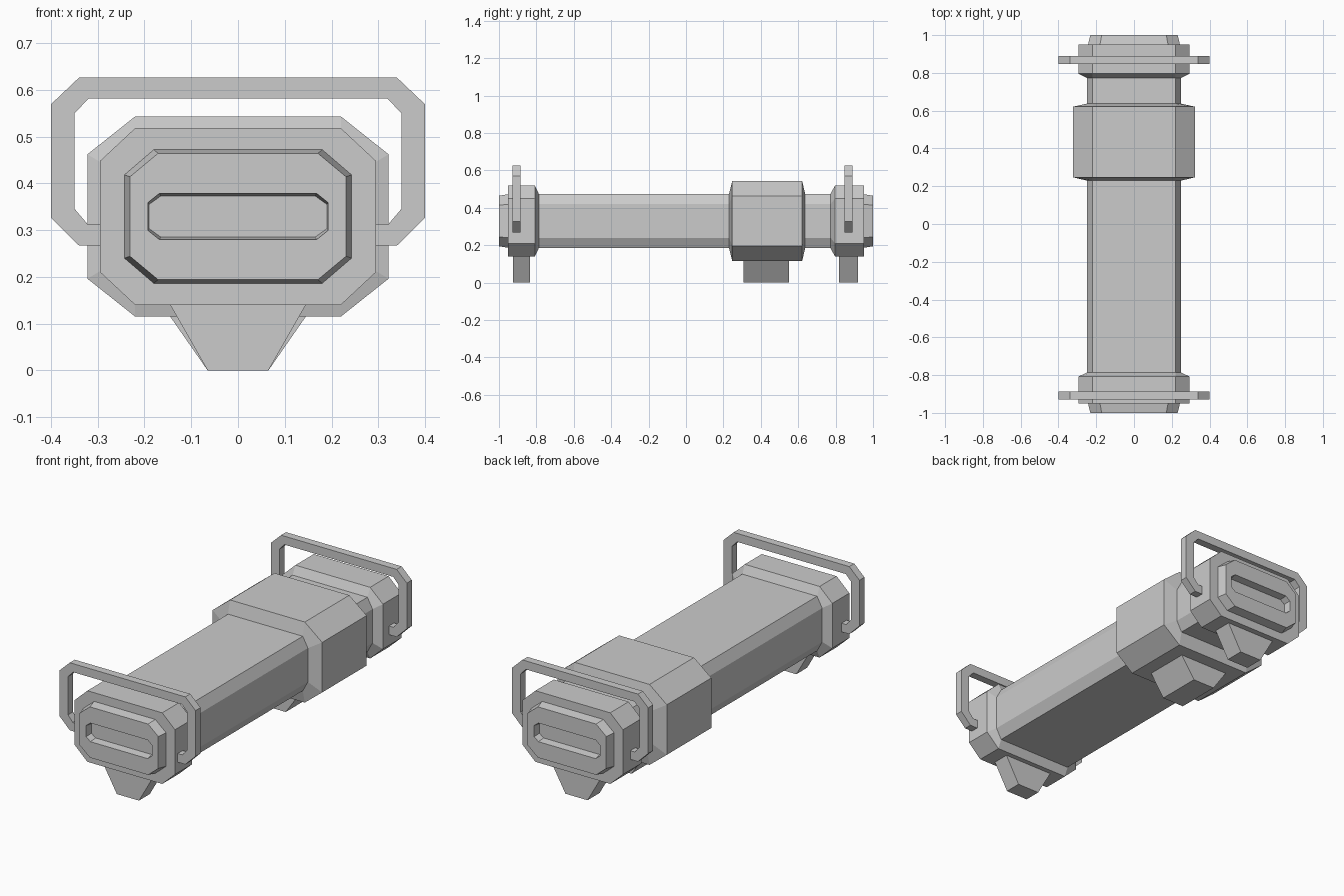
import bpy, bmesh

if "Cube" in bpy.data.objects:
    bpy.data.objects.remove(bpy.data.objects["Cube"])

ZC = 0.329  # height of the tube axis

TUBE = (0.25, 0.145, 0.03, 0.055)      # half width, half height, chamfer x, chamfer z
CAP = (0.295, 0.189, 0.075, 0.07)
SLEEVE = (0.322, 0.214, 0.102, 0.081)
PLATE_BACK = (0.243, 0.143, 0.063, 0.054)
PLATE_FRONT = (0.231, 0.135, 0.06, 0.05)
SLOT = (0.193, 0.0495, 0.025, 0.02)
SLOT_FLOOR = (0.19, 0.044, 0.025, 0.018)


def finish(name, bm):
    bmesh.ops.recalc_face_normals(bm, faces=bm.faces)
    mesh = bpy.data.meshes.new(name)
    bm.to_mesh(mesh)
    bm.free()
    obj = bpy.data.objects.new(name, mesh)
    bpy.context.collection.objects.link(obj)
    return obj


def octagon(hx, hz, cx, cz):
    right = [(hx - cx, -hz), (hx, -hz + cz), (hx, hz - cz), (hx - cx, hz)]
    return right + [(-x, z) for x, z in reversed(right)]


def loft(name, sections):
    """Closed solid through octagon sections given as (y, octagon sizes)."""
    bm = bmesh.new()
    rings = [[bm.verts.new((x, y, z + ZC)) for x, z in octagon(*size)]
             for y, size in sections]
    for a, b in zip(rings, rings[1:]):
        for i in range(8):
            j = (i + 1) % 8
            bm.faces.new((a[i], a[j], b[j], b[i]))
    bm.faces.new(rings[0])
    bm.faces.new(rings[-1])
    return finish(name, bm)


def extrude(name, profile, y0, y1):
    """Solid from an x-z outline between two y positions."""
    bm = bmesh.new()
    face = bm.faces.new([bm.verts.new((x, y0, z)) for x, z in profile])
    new = bmesh.ops.extrude_face_region(bm, geom=[face])["geom"]
    bmesh.ops.translate(bm, vec=(0, y1 - y0, 0),
                        verts=[v for v in new if isinstance(v, bmesh.types.BMVert)])
    return finish(name, bm)


def foot(name, y0, y1, top):
    extrude(name, [(-0.065, 0), (0.065, 0), (0.145, top), (0.1, top + 0.04),
                   (-0.1, top + 0.04), (-0.145, top)], y0, y1)


# Long tube
loft("tube", [(-0.9, TUBE), (0.9, TUBE)])

# Thick sleeve round the tube
loft("sleeve", [(0.23, TUBE), (0.247, SLEEVE), (0.621, SLEEVE), (0.637, TUBE)])

# End caps with raised plates and recessed slots
for name, s, inner, edge in (("front_cap", -1, 0.787, 0.808),
                             ("back_cap", 1, 0.773, 0.796)):
    loft(name, [(s * inner, TUBE), (s * edge, CAP), (s * 0.951, CAP),
                (s * 0.951, PLATE_BACK), (s * 1.0, PLATE_FRONT),
                (s * 1.0, SLOT), (s * 0.96, SLOT_FLOOR)])

# Carrying handles hooked into the cap sides
outer = [(0.29, 0.267), (0.34, 0.267), (0.4, 0.326), (0.4, 0.569), (0.34, 0.626)]
inner = [(0.32, 0.581), (0.35, 0.549), (0.35, 0.346), (0.322, 0.313), (0.29, 0.313)]


def mirrored(points):
    return [(-x, z) for x, z in reversed(points)]


handle = outer + mirrored(outer) + mirrored(inner) + inner
extrude("front_handle", handle, -0.928, -0.886)
extrude("back_handle", handle, 0.847, 0.889)

# Tapered feet
foot("front_foot", -0.925, -0.834, 0.14)
foot("middle_foot", 0.308, 0.551, 0.115)
foot("back_foot", 0.818, 0.92, 0.14)
